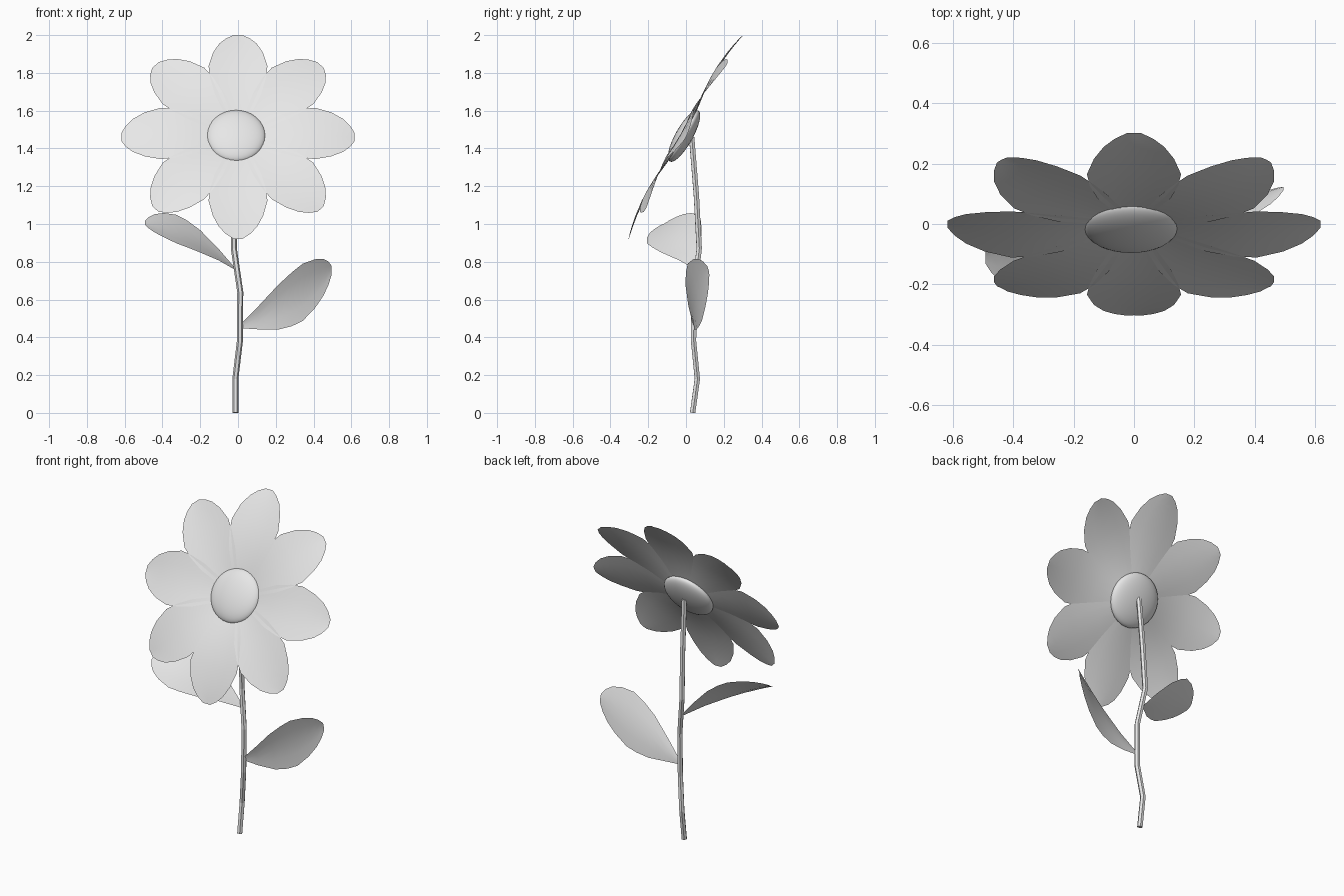
import bpy, math
from mathutils import Vector, Matrix

cube = bpy.data.objects.get("Cube")
if cube:
    bpy.data.objects.remove(cube, do_unlink=True)

GREY = (0.8, 0.8, 0.8, 1)
mat = bpy.data.materials.new("light_grey")
mat.use_nodes = True
mat.diffuse_color = GREY
mat.node_tree.nodes["Principled BSDF"].inputs["Base Color"].default_value = GREY

# Shared blade outline: (position along length, half width)
OUTLINE = [(0, .012), (.18, .063), (.39, .122), (.54, .147), (.66, .156),
           (.8, .133), (.9, .1), (.96, .064), (1, .024)]
COLUMNS = [-1, -.5, 0, .5, 1]


def blade(name, base, bend, tip, side, cup):
    """Thin petal or leaf swept along a bent midrib."""
    base, bend, tip, side = map(Vector, (base, bend, tip, side))
    side.normalize()
    up = (tip - base).cross(side).normalized()
    verts, faces = [], []
    for t, half in OUTLINE:
        mid = base * (1 - t) ** 2 + bend * 2 * t * (1 - t) + tip * t * t
        verts += [mid + side * half * c + up * cup * c * c * half for c in COLUMNS]
    n = len(COLUMNS)
    for r in range(len(OUTLINE) - 1):
        for c in range(n - 1):
            i = r * n + c
            faces.append((i, i + 1, i + n + 1, i + n))
    mesh = bpy.data.meshes.new(name)
    mesh.from_pydata(verts, [], faces)
    mesh.shade_smooth()
    mesh.materials.append(mat)
    obj = bpy.data.objects.new(name, mesh)
    bpy.context.collection.objects.link(obj)
    return obj


# Flower head frame: local z is the facing direction, tilted forward and up
tilt = Matrix.Rotation(math.radians(60.7), 4, 'X')
head = Matrix.Translation((0, 0, 1.46)) @ tilt

# Eight petals around the head
for k in range(8):
    petal = blade(f"petal_{k + 1}", (0, 0, -.01), (.31, 0, .07), (.618, 0, 0),
                  (0, 1, 0), .06)
    petal.matrix_world = head @ Matrix.Rotation(k * math.pi / 4, 4, 'Z')

# Domed flower centre
bpy.ops.mesh.primitive_uv_sphere_add(segments=32, ring_count=16, radius=1)
centre = bpy.context.object
centre.name = "flower_centre"
centre.matrix_world = (head @ Matrix.Translation((-.01, 0, .012))
                       @ Matrix.Diagonal((.155, .155, .046, 1)))
centre.data.materials.append(mat)
bpy.ops.object.shade_smooth()

# Kinked six-sided stem
PATH = [(-.013, .035, 0), (-.014, .06, .18), (.01, .04, .38), (.012, .042, .64),
        (-.022, .07, .87), (-.016, .055, 1.15), (-.01, .03, 1.46)]
curve = bpy.data.curves.new("stem", 'CURVE')
curve.dimensions = '3D'
curve.bevel_depth = .016
curve.bevel_resolution = 1
curve.use_fill_caps = True
spline = curve.splines.new('POLY')
spline.points.add(len(PATH) - 1)
for point, co in zip(spline.points, PATH):
    point.co = (*co, 1)
spline.use_smooth = False
curve.materials.append(mat)
stem = bpy.data.objects.new("stem", curve)
bpy.context.collection.objects.link(stem)
bpy.ops.object.select_all(action='DESELECT')
stem.select_set(True)
bpy.context.view_layer.objects.active = stem
bpy.ops.object.convert(target='MESH')

# Two leaves, one on each side of the stem
blade("left_leaf", (.015, .04, .46), (.27, .01, .58), (.495, .12, .755),
      (0, -.24, .97), .1)
blade("right_leaf", (-.02, .06, .765), (-.26, -.05, .97), (-.493, -.11, 1.005),
      (0, .87, .48), -.1)
